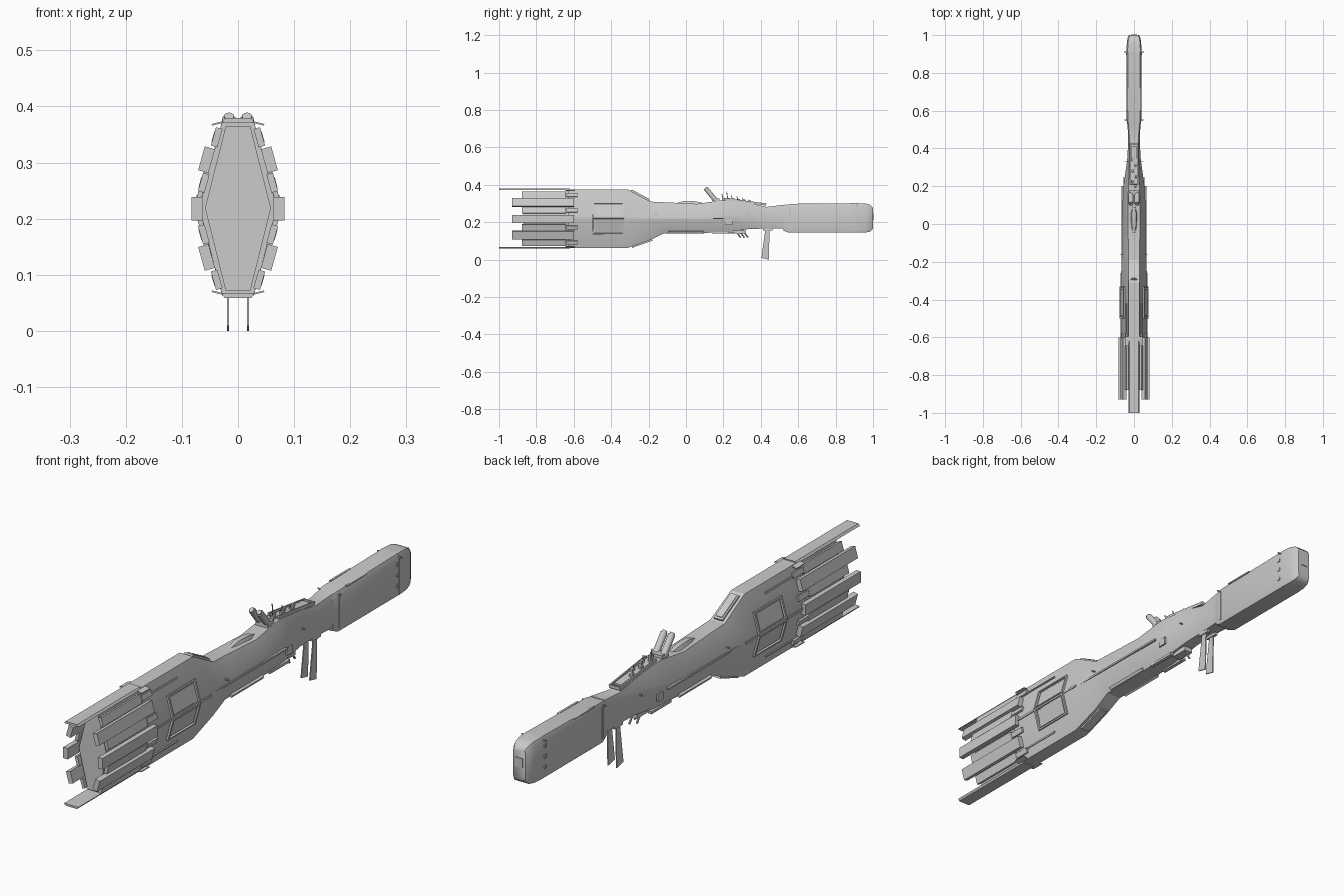
import bpy, bmesh, math
from mathutils import Matrix, Vector

grey = bpy.data.materials.new("hull grey")
grey.diffuse_color = (0.6, 0.6, 0.6, 1)


def finish(name, bm, smooth=None):
    bmesh.ops.recalc_face_normals(bm, faces=bm.faces)
    me = bpy.data.meshes.new(name)
    bm.to_mesh(me)
    bm.free()
    me.materials.append(grey)
    ob = bpy.data.objects.new(name, me)
    bpy.context.collection.objects.link(ob)
    if smooth:
        bpy.ops.object.select_all(action='DESELECT')
        ob.select_set(True)
        bpy.context.view_layer.objects.active = ob
        bpy.ops.object.shade_smooth_by_angle(angle=math.radians(smooth))
    return ob


def loft(name, rings, smooth=None):
    bm = bmesh.new()
    loops = [[bm.verts.new(p) for p in r] for r in rings]
    n = len(loops[0])
    for a, b in zip(loops, loops[1:]):
        for i in range(n):
            bm.faces.new((a[i], a[(i + 1) % n], b[(i + 1) % n], b[i]))
    bm.faces.new(loops[0])
    bm.faces.new(loops[-1])
    return finish(name, bm, smooth)


def box(name, c, s, rx=0, ry=0):
    bm = bmesh.new()
    m = (Matrix.Translation(c) @ Matrix.Rotation(ry, 4, 'Y')
         @ Matrix.Rotation(rx, 4, 'X') @ Matrix.Diagonal((*s, 1)))
    bmesh.ops.create_cube(bm, size=1, matrix=m)
    return finish(name, bm)


def pair(name, c, s, rx=0, ry=0):
    for k, side in ((1, "right"), (-1, "left")):
        box(f"{name}_{side}", (c[0] * k, c[1], c[2]), s, rx, ry * k)


def rod(name, a, b, r, sides=12):
    a, b = Vector(a), Vector(b)
    d = b - a
    m = Matrix.Translation((a + b) / 2) @ d.to_track_quat('Z', 'Y').to_matrix().to_4x4()
    bm = bmesh.new()
    bmesh.ops.create_cone(bm, cap_ends=True, segments=sides, radius1=r, radius2=r,
                          depth=d.length, matrix=m)
    return finish(name, bm, 40)


def section(y, top, bot, up, low, wt, wm, wb):
    half = [(wt, top), (wm, up), (wm, low), (wb, bot)]
    return [(x, y, z) for x, z in half] + [(-x, y, z) for x, z in reversed(half)]


# engine core and main hull
loft("engine_core", [section(y, .364, .072, .222, .216, .022, .058, .022) for y in (-.87, -.6)])
loft("main_hull", [section(*s) for s in (
    (-.63, .375, .063, .225, .215, .028, .068, .028),
    (-.31, .375, .063, .225, .215, .028, .070, .028),
    (-.19, .31, .105, .225, .215, .030, .065, .028),
    (-.12, .307, .140, .225, .215, .030, .063, .030),
    (.06, .298, .142, .225, .215, .032, .062, .032),
    (.20, .318, .146, .235, .215, .030, .057, .030),
    (.24, .315, .150, .245, .210, .028, .050, .028),
    (.34, .302, .164, .255, .200, .025, .036, .024),
    (.43, .282, .166, .255, .195, .022, .031, .024),
    (.53, .294, .166, .270, .180, .029, .034, .030))], 25)

# forward boom and rounded nose
loft("forward_boom", [section(*s) for s in (
    (.52, .290, .155, .27, .17, .028, .034, .030),
    (.55, .296, .144, .28, .155, .033, .039, .036),
    (.91, .302, .144, .285, .155, .033, .039, .036))], 25)
loft("nose_cap", [section(*s) for s in (
    (.91, .302, .144, .285, .155, .034, .040, .037),
    (.96, .300, .145, .282, .158, .032, .038, .034),
    (.985, .293, .150, .276, .162, .028, .034, .030),
    (1.0, .278, .164, .268, .175, .022, .026, .022))], 50)
for z in (.185, .225, .265):
    pair("nose_port", (.039, .90, z), (.006, .012, .012))
box("nose_window", (0, 1.0, .23), (.03, .005, .035))
pair("boom_rib", (.039, .555, .22), (.004, .008, .12))
pair("boom_top_rail", (.034, .66, .297), (.008, .12, .005))

# long blades over and under the engine
for name, z, k in (("upper", .374, 1), ("lower", .064, -1)):
    loft(name + "_blade", [[(-.024, y, z + .005 * k), (.024, y, z + .005 * k),
                            (.03, y, z - .003 * k), (-.03, y, z - .003 * k)] for y in (-1, -.62)])
    pair(name + "_blade_edge", (.036, -.62, z - .004 * k), (.022, .05, .003), 0, .25 * k)

# engine bars, long outer ones and short inner ones
tilt = math.atan2(.042, .15)
for x, z, h, a in ((.056, .305, .044, -tilt), (.073, .218, .042, 0), (.056, .131, .044, tilt)):
    pair("long_bar", (x, -.765, z), (.019, .33, h), 0, a)
for x, z, a in ((.038, .345, -tilt), (.061, .264, -tilt), (.061, .172, tilt), (.038, .091, tilt)):
    pair("short_bar", (x, -.76, z), (.012, .235, .034), 0, a)
    pair("bar_root", (x + .003, -.61, z), (.008, .06, .02), 0, a)

# framed side panels above and below the middle seam
for z, a in ((.262, -tilt), (.178, tilt)):
    x = .0585
    pair("side_panel", (x, -.415, z), (.008, .14, .066), 0, a)
    for dy in (-.08, .08):
        pair("panel_post", (x + .002, -.415 + dy, z), (.012, .008, .083), 0, a)
    for dz in (-.039, .039):
        s = -dz * math.sin(tilt) * (1 if z > .22 else -1)
        pair("panel_rail", (x + .002 + s, -.415, z + dz), (.012, .168, .006), 0, a)
pair("middle_seam", (.068, -.43, .22), (.008, .34, .008))
pair("neck_seam", (.063, -.03, .22), (.008, .46, .007))
for z, k in ((.34, -1), (.10, 1)):
    pair("hull_strip", (.039, -.5, z), (.006, .16, .006), 0, k * tilt)

# hatches on the sloping shoulders and lower neck strips
box("upper_hatch", (0, -.245, .342), (.036, .115, .01), -math.atan2(.065, .12))
box("upper_hatch_lid", (0, -.245, .345), (.024, .1, .01), -math.atan2(.065, .12))
box("lower_hatch", (0, -.235, .087), (.036, .115, .01), math.atan2(.042, .12))
pair("lower_neck_strip", (.036, .0, .147), (.012, .19, .012), 0, .5)
pair("lower_neck_fairing", (.030, .2, .144), (.014, .12, .010))
pair("side_vent", (.053, .23, .2), (.006, .035, .03))

# dorsal hump
loft("dorsal_hump", [[(-w, y, .295), (w, y, .295), (w * .6, y, z), (-w * .6, y, z)]
                     for y, w, z in ((-.06, .008, .300), (-.01, .016, .314), (.05, .018, .312), (.09, .01, .303))], 40)

# twin guns
for k in (1, -1):
    x = .016 * k
    rod("gun_barrel", (x, .16, .315), (x, .108, .378), .0125)
    rod("gun_muzzle", (x, .112, .373), (x, .103, .383), .009)
box("gun_mount", (0, .16, .318), (.05, .04, .018))

# open deck with rim, fittings and masts
box("deck_floor", (0, .31, .308), (.03, .2, .008), -.1)
pair("deck_rim", (.021, .32, .309), (.005, .22, .012), -.13)
box("deck_front_rim", (0, .425, .295), (.042, .006, .012))
for i, (x, y, h) in enumerate(((.008, .2, .035), (-.009, .225, .05), (.01, .25, .03),
                               (-.006, .28, .028), (.008, .31, .025), (-.01, .34, .018))):
    z = .315 - max(0, y - .24) * .13
    box("deck_fitting", (x, y, z + .006), (.012, .016, .018))
    rod("deck_mast", (x, y, z), (x, y - .008, z + h), .002, 6)

# belly sensors
for x, y in ((.012, .28), (-.012, .30), (.006, .32)):
    rod("belly_sensor", (x, y - .02, .16), (x, y + .012, .118), .004, 8)
box("belly_block", (0, .285, .148), (.035, .07, .018))

# two hanging fins
for k in (1, -1):
    x = .018 * k
    outline = [(.425, .17), (.447, .17), (.443, .003), (.403, .012)]
    loft("hanging_fin", [[(x + d, y, z - .003) for y, z in outline] for d in (-.002, .002)])
    box("fin_root", (x, .437, .162), (.012, .05, .014))

# small side pins
for y, x, z in ((.91, .042, .29), (.55, .04, .285), (-.16, .064, .24), (.33, .04, .24)):
    pair("side_pin", (x, y, z), (.02, .004, .004))
